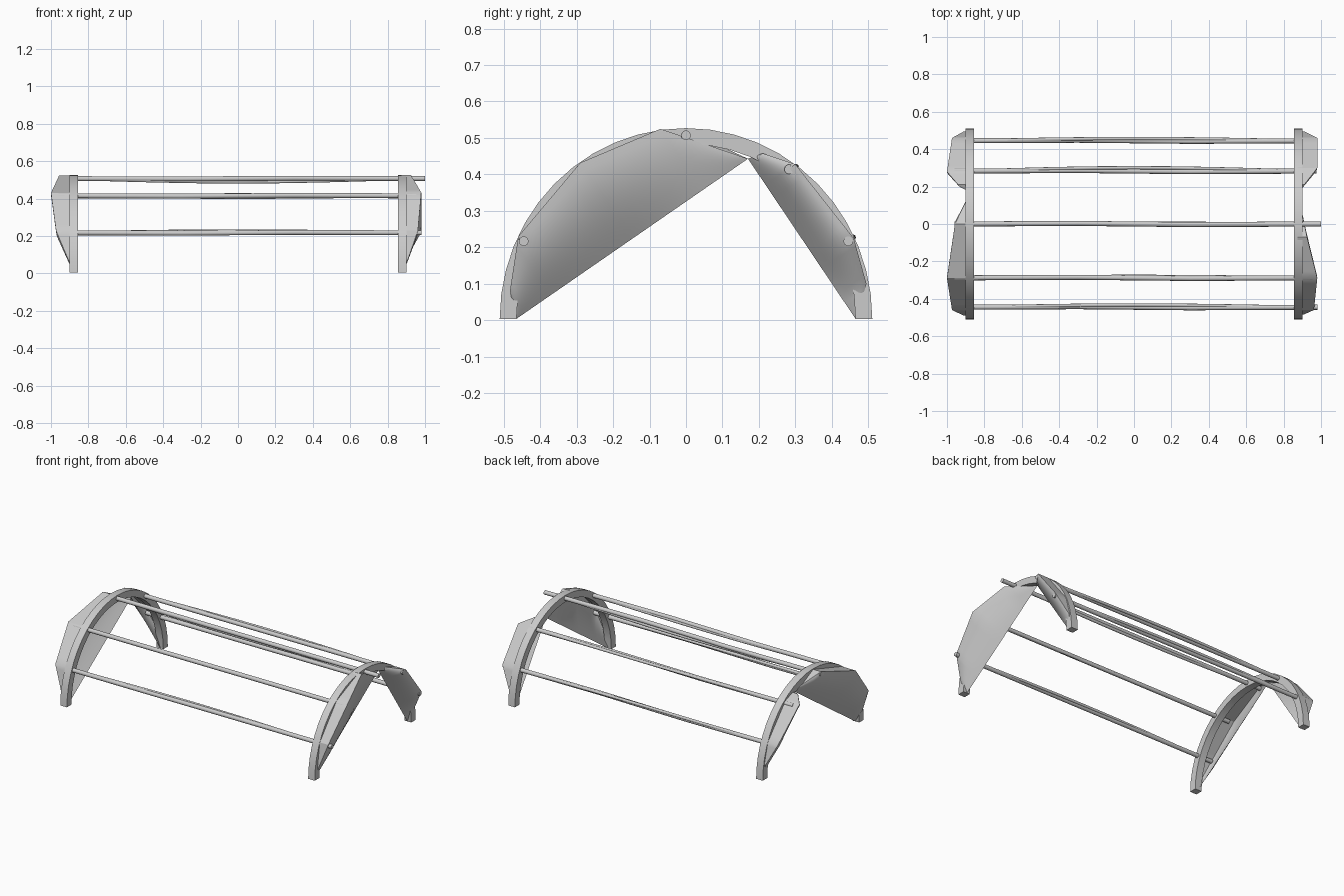
import bpy, bmesh, math
from mathutils import Vector

if "Cube" in bpy.data.objects:
    bpy.data.objects.remove(bpy.data.objects["Cube"])

def make(name, bm, angle=35):
    bmesh.ops.recalc_face_normals(bm, faces=bm.faces)
    me = bpy.data.meshes.new(name)
    bm.to_mesh(me)
    bm.free()
    ob = bpy.data.objects.new(name, me)
    bpy.context.collection.objects.link(ob)
    bpy.ops.object.select_all(action='DESELECT')
    ob.select_set(True)
    bpy.context.view_layer.objects.active = ob
    bpy.ops.object.shade_smooth_by_angle(angle=math.radians(angle))
    return ob

def hoop(name, x0, x1):
    # half-round bow with a rectangular section
    bm = bmesh.new()
    n, rings = 24, []
    for i in range(n + 1):
        a = math.pi * i / n
        c, s = math.cos(a), math.sin(a)
        rings.append([bm.verts.new((x, ry * c, 0.004 + rz * s)) for x, ry, rz in
                      ((x0, .465, .48), (x1, .465, .48), (x1, .511, .523), (x0, .511, .523))])
    for r, q in zip(rings, rings[1:]):
        for k in range(4):
            bm.faces.new((r[k], r[(k + 1) % 4], q[(k + 1) % 4], q[k]))
    bm.faces.new(rings[0])
    bm.faces.new(rings[-1])
    make(name, bm)

def rod(name, pts, r):
    # slightly bent pole through a few points
    bm = bmesh.new()
    n, rings = 10, []
    for p in pts:
        rings.append([bm.verts.new((p[0], p[1] + r * math.cos(2 * math.pi * k / n),
                                    p[2] + r * math.sin(2 * math.pi * k / n))) for k in range(n)])
    for a, b in zip(rings, rings[1:]):
        for k in range(n):
            bm.faces.new((a[k], a[(k + 1) % n], b[(k + 1) % n], b[k]))
    bm.faces.new(rings[0])
    bm.faces.new(rings[-1])
    make(name, bm, 50)

def flap(name, side, rim, steps=6, rows=10):
    # cloth draped over the pole ends: bulging face plus a band back to the hoop
    pts = []
    for a, b in zip(rim, rim[1:]):
        pts += [Vector(a).lerp(Vector(b), i / steps) for i in range(steps)]
    pts.append(Vector(rim[-1]))
    a, b = pts[0], pts[-1]
    d = (b - a).yz
    bm = bmesh.new()
    grid, hem = [], []
    for p in pts:
        t = max(0, min(1, (p - a).yz.dot(d) / d.length_squared))
        c = a.lerp(b, t)
        row = []
        for j in range(rows + 1):
            u = j / rows
            x = .875 + (p.x - .875) * math.sin(u * math.pi / 2)
            row.append(bm.verts.new((side * x, c.y + (p.y - c.y) * u, c.z + (p.z - c.z) * u)))
        grid.append(row)
        hem.append(bm.verts.new((side * .875, p.y, p.z)))
    for i in range(len(pts) - 1):
        for j in range(rows):
            bm.faces.new((grid[i][j], grid[i + 1][j], grid[i + 1][j + 1], grid[i][j + 1]))
        bm.faces.new((grid[i][-1], grid[i + 1][-1], hem[i + 1], hem[i]))
    bmesh.ops.remove_doubles(bm, verts=bm.verts, dist=.0005)
    bmesh.ops.dissolve_degenerate(bm, edges=bm.edges, dist=.0003)
    make(name, bm, 30)

# two hoops
hoop("left_hoop", -.902, -.855)
hoop("right_hoop", .855, .902)

# five lengthwise poles, each with a thinner companion strand: y, z, end x, bend y, bend z
poles = [("front_low", -.445, .217, .98, .012, .008),
         ("front_high", -.288, .415, .955, .008, -.008),
         ("ridge", 0, .507, 1.0, .004, -.018),
         ("back_high", .283, .414, .975, .018, .006),
         ("back_low", .445, .217, .98, .012, .01)]
for name, y, z, xe, by, bz in poles:
    rod(name + "_pole", [(-.96, y, z), (-.3, y + .003, z - .002), (.3, y - .003, z + .002), (xe, y, z)], .0135)
    rod(name + "_strand", [(-.87 + 1.74 * i / 8, y + by * math.sin(math.pi * i / 8),
                            z + bz * math.sin(math.pi * i / 8)) for i in range(9)], .009)

# end flaps, rim points as (outward x, y, z)
flap("right_front_flap", 1, [(.875, -.465, .004), (.91, -.483, .08), (.962, -.46, .23),
                             (.98, -.29, .432), (.925, -.07, .525), (.875, .17, .443)])
flap("right_back_flap", 1, [(.875, .465, .004), (.91, .495, .1), (.98, .46, .225),
                            (.98, .3, .428), (.91, .21, .458), (.875, .17, .443)])
flap("left_front_flap", -1, [(.875, -.465, .004), (.91, -.49, .08), (.973, -.46, .23),
                             (1, -.29, .43), (.957, 0, .522), (.875, .17, .443)])
flap("left_back_flap", -1, [(.875, .465, .004), (.91, .495, .1), (.973, .46, .23),
                            (1, .28, .43), (.94, .21, .455), (.875, .17, .443)])
